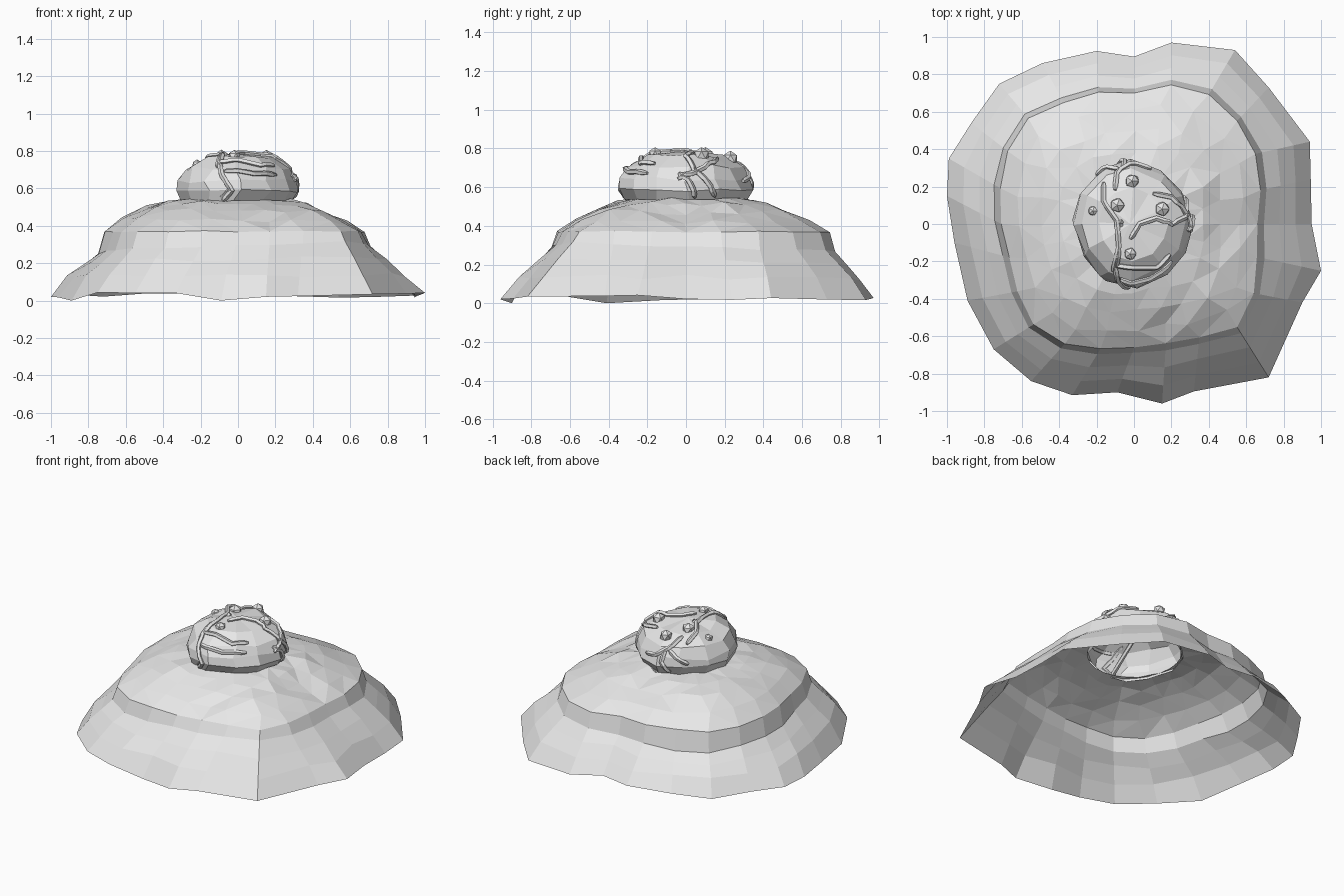
import bpy, bmesh, math, random
from mathutils import Vector
from mathutils.bvhtree import BVHTree

if "Cube" in bpy.data.objects:
    bpy.data.objects.remove(bpy.data.objects["Cube"])

random.seed(4)
stone = bpy.data.materials.new("light grey stone")
stone.diffuse_color = (0.8, 0.8, 0.8, 1)
stone.use_nodes = True
stone.node_tree.nodes["Principled BSDF"].inputs["Base Color"].default_value = stone.diffuse_color


def finish(name, bm, recalc=True):
    if recalc:
        bmesh.ops.recalc_face_normals(bm, faces=bm.faces)
    mesh = bpy.data.meshes.new(name)
    bm.to_mesh(mesh)
    mesh.materials.append(stone)
    obj = bpy.data.objects.new(name, mesh)
    bpy.context.collection.objects.link(obj)
    return obj


def bridge(bm, low, high):
    n = len(low)
    for i in range(n):
        j = (i + 1) % n
        bm.faces.new((low[i], low[j], high[j], high[i]))


def polar(r, a, z):
    return Vector((r * math.cos(a), r * math.sin(a), z))


def jit(j):
    return random.uniform(-j, j)


# Mound: open shell, from an uneven ground rim up to a ledge (radius every 15 degrees)
rim = [(.95, 0), (.945, .24), (.94, .44), (.72, .73), (.54, .93), (.2, .97),
       (0, .895), (-.2, .925), (-.49, .86), (-.72, .75), (-.87, .54), (-.99, .35),
       (-1, .15), (-.96, -.1), (-.89, -.41), (-.75, -.67), (-.55, -.84), (-.33, -.915),
       (-.09, -.9), (.15, -.96), (.32, -.895), (.72, -.82), (.9, -.42), (1, -.25)]
ledge = [.66, .70, .75, .78, .80, .77, .70, .73, .75, .80, .78, .74,
         .71, .69, .72, .76, .74, .69, .66, .66, .70, .78, .74, .68]
# (blend from ledge to rim, height, jitter, lean of the height to the front right)
skirt = [(1, .03, .016, 0), (.70, .13, .014, .006), (.40, .21, .012, .014),
         (.12, .275, .01, .024), (0, .37, .004, 0)]
# (scale towards the centre, height, jitter, drop on the right)
crown = [(.86, .432, .01, .012), (.70, .485, .014, .016), (.55, .518, .012, .006)]

bm = bmesh.new()
rings = []
for t, z, j, lean in skirt:
    ring = []
    for i, (x, y) in enumerate(rim):
        a = i * math.tau / 24
        p = polar(ledge[i], a, 0).lerp(Vector((x, y, 0)), t)
        p.z = z + jit(j) + lean * (math.cos(a) - math.sin(a))
        ring.append(bm.verts.new(p))
    rings.append(ring)
for s, z, j, fall in crown:
    rings.append([bm.verts.new(polar(l * s + jit(j), (i + jit(.2)) * math.tau / 24,
                                     z + jit(j) - fall * math.cos(i * math.tau / 24)))
                  for i, l in enumerate(ledge)])
# Edge of the opening, hidden under the boulder
rings.append([bm.verts.new(polar(.29, i * math.tau / 24, .54 + jit(.006))) for i in range(24)])
for low, high in zip(rings, rings[1:]):
    bridge(bm, low, high)
# Lowest points of the rim touch the ground
for i in (14, 18):
    rings[0][i].co.z = 0
bmesh.ops.triangulate(bm, faces=[f for f in bm.faces if f.calc_center_median().z > .38])
finish("mound", bm, False)

# Boulder: faceted dome, open underneath, standing over the mound's opening
outline = [.32, .305, .315, .345, .345, .335, .33, .325, .345, .35, .32, .315]
bm = bmesh.new()
rings = []
for s, z in [(.90, .525), (1, .585), (.97, .64), (.86, .71), (.58, .757)]:
    rings.append([bm.verts.new(polar(r * s * random.uniform(.97, 1.02),
                                     (i + jit(.15)) * math.tau / 12, z + jit(.012)))
                  for i, r in enumerate(outline)])
for low, high in zip(rings, rings[1:]):
    bridge(bm, low, high)
tip = bm.verts.new((-.02, 0, .787))
for i in range(12):
    bm.faces.new((rings[-1][i], rings[-1][(i + 1) % 12], tip))
bmesh.ops.dissolve_limit(bm, angle_limit=math.radians(12), verts=bm.verts, edges=bm.edges)
bmesh.ops.triangulate(bm, faces=[f for f in bm.faces if len(f.verts) > 4])
bm.normal_update()
surface = BVHTree.FromBMesh(bm)
finish("boulder", bm, False)


def drop(x, y):
    """Point on the boulder below (x, y)."""
    hit = surface.ray_cast(Vector((x, y, 2)), Vector((0, 0, -1)))[0]
    return hit or surface.find_nearest(Vector((x, y, .62)))[0]


def push(x, z):
    """Point on the boulder's front at (x, z)."""
    hit = surface.ray_cast(Vector((x, -2, z)), Vector((0, 1, 0)))[0]
    return hit or surface.find_nearest(Vector((x, -.3, z)))[0]


def vein(points, radius=.015):
    """Five-sided tapering ridge that follows the boulder's surface."""
    path = []
    for a, b in zip(points, points[1:]):
        for k in range(4):
            path.append(surface.find_nearest(a.lerp(b, k / 4))[0])
    path.append(points[-1])
    bm = bmesh.new()
    rings = []
    for i, p in enumerate(path):
        along = (path[min(i + 1, len(path) - 1)] - path[max(i - 1, 0)]).normalized()
        normal = surface.find_nearest(p)[1]
        side = along.cross(normal).normalized()
        up = side.cross(along)
        r = radius * (.55 if i in (0, len(path) - 1) else 1)
        rings.append([bm.verts.new(p + up * .006 + (side * math.cos(a) + up * math.sin(a)) * r)
                      for a in (k * math.tau / 5 + math.pi / 2 for k in range(5))])
    for low, high in zip(rings, rings[1:]):
        bridge(bm, low, high)
    bm.faces.new(rings[0])
    bm.faces.new(rings[-1])
    finish("vein", bm)


# Veins over the top of the boulder
for path in [
    [(-.16, .22), (-.16, .12), (-.09, .02), (-.08, -.12), (-.11, -.25)],
    [(-.08, -.12), (-.09, -.22), (0, -.23), (.12, -.23), (.19, -.16)],
    [(-.02, -.08), (.03, 0), (.12, .03), (.2, 0), (.28, .04)],
    [(.1, .16), (.2, .14), (.28, .04), (.3, -.04)],
    [(-.1, .18), (-.09, .27), (0, .32), (.09, .29)],
    [(-.22, .28), (-.14, .3), (-.08, .29)],
]:
    vein([drop(x, y) for x, y in path])
# Veins down the front
for path in [
    [(-.1, .73), (-.08, .66), (-.03, .59), (-.08, .535)],
    [(-.04, .6), (.0, .535)],
    [(-.07, .69), (.0, .69), (.08, .675), (.2, .67)],
]:
    vein([push(x, z) for x, z in path])
# Veins on the right and back sides
for path in [
    [(.3, -.04, .68), (.31, .02, .62), (.3, .05, .54)],
    [(.28, .04, .70), (.29, .12, .62), (.27, .16, .54)],
    [(-.06, .31, .70), (-.05, .34, .62), (-.1, .33, .54)],
]:
    vein([surface.find_nearest(Vector(p))[0] for p in path])

# Nodules: small faceted lumps
for x, y, r in [(-.09, .1, .043), (.15, .08, .043), (-.01, .23, .041),
                (-.02, -.16, .037), (-.22, .07, .028)]:
    bm = bmesh.new()
    bmesh.ops.create_icosphere(bm, subdivisions=1, radius=r)
    for v in bm.verts:
        v.co = v.co * random.uniform(.93, 1.03) + drop(x, y)
    finish("nodule", bm)
